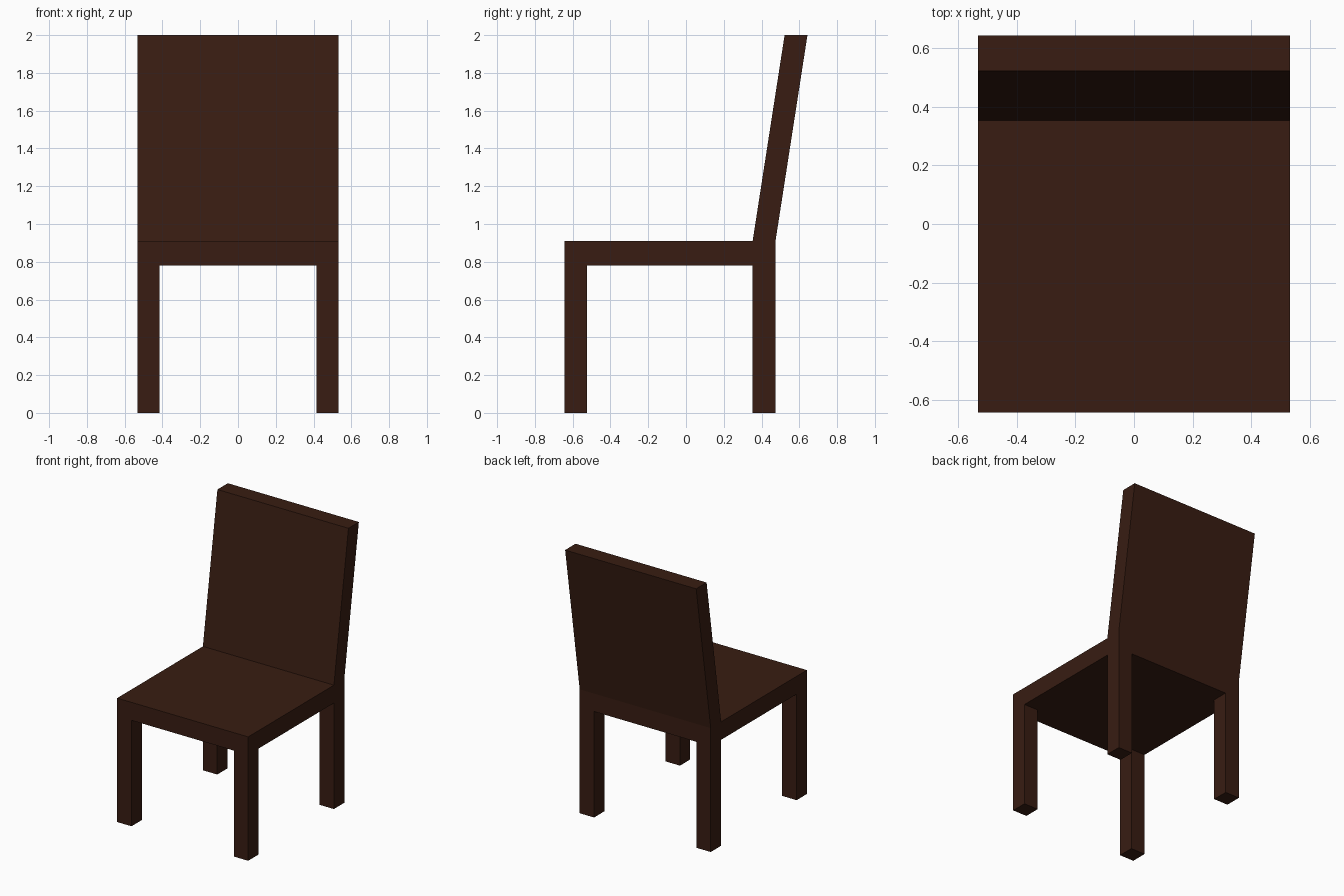
import bpy

if "Cube" in bpy.data.objects:
    bpy.data.objects.remove(bpy.data.objects["Cube"])

W = 0.533                     # half width of the chair
LEG = 0.117                   # leg width in x
SEAT_Z, TOP_Z = 0.779, 0.911  # underside and top of the seat

wood = bpy.data.materials.new("dark_wood")
wood.diffuse_color = (0.04, 0.012, 0.006, 1.0)
wood.use_nodes = True
wood.node_tree.nodes["Principled BSDF"].inputs["Base Color"].default_value = wood.diffuse_color


def prism(name, profile, x0, x1):
    """Extrude a (y, z) side profile from x0 to x1."""
    n = len(profile)
    verts = [(x, y, z) for x in (x0, x1) for y, z in profile]
    faces = [tuple(reversed(range(n))), tuple(range(n, 2 * n))]
    faces += [(i, (i + 1) % n, n + (i + 1) % n, n + i) for i in range(n)]
    mesh = bpy.data.meshes.new(name)
    mesh.from_pydata(verts, [], faces)
    mesh.materials.append(wood)
    obj = bpy.data.objects.new(name, mesh)
    bpy.context.collection.objects.link(obj)
    return obj


def rect(y0, y1, z0, z1):
    return [(y0, z0), (y1, z0), (y1, z1), (y0, z1)]


# Seat slab
prism("seat", rect(-0.643, 0.474, SEAT_Z, TOP_Z), -W, W)

# Reclined backrest rising from the rear of the seat
prism("backrest", [(0.353, TOP_Z), (0.474, TOP_Z), (0.643, 2.0), (0.522, 2.0)], -W, W)

# Four square legs
for row, y0, y1 in (("front", -0.643, -0.524), ("back", 0.353, 0.474)):
    for side, x0, x1 in (("left", -W, -W + LEG), ("right", W - LEG, W)):
        prism(f"{row}_{side}_leg", rect(y0, y1, 0.0, SEAT_Z), x0, x1)
